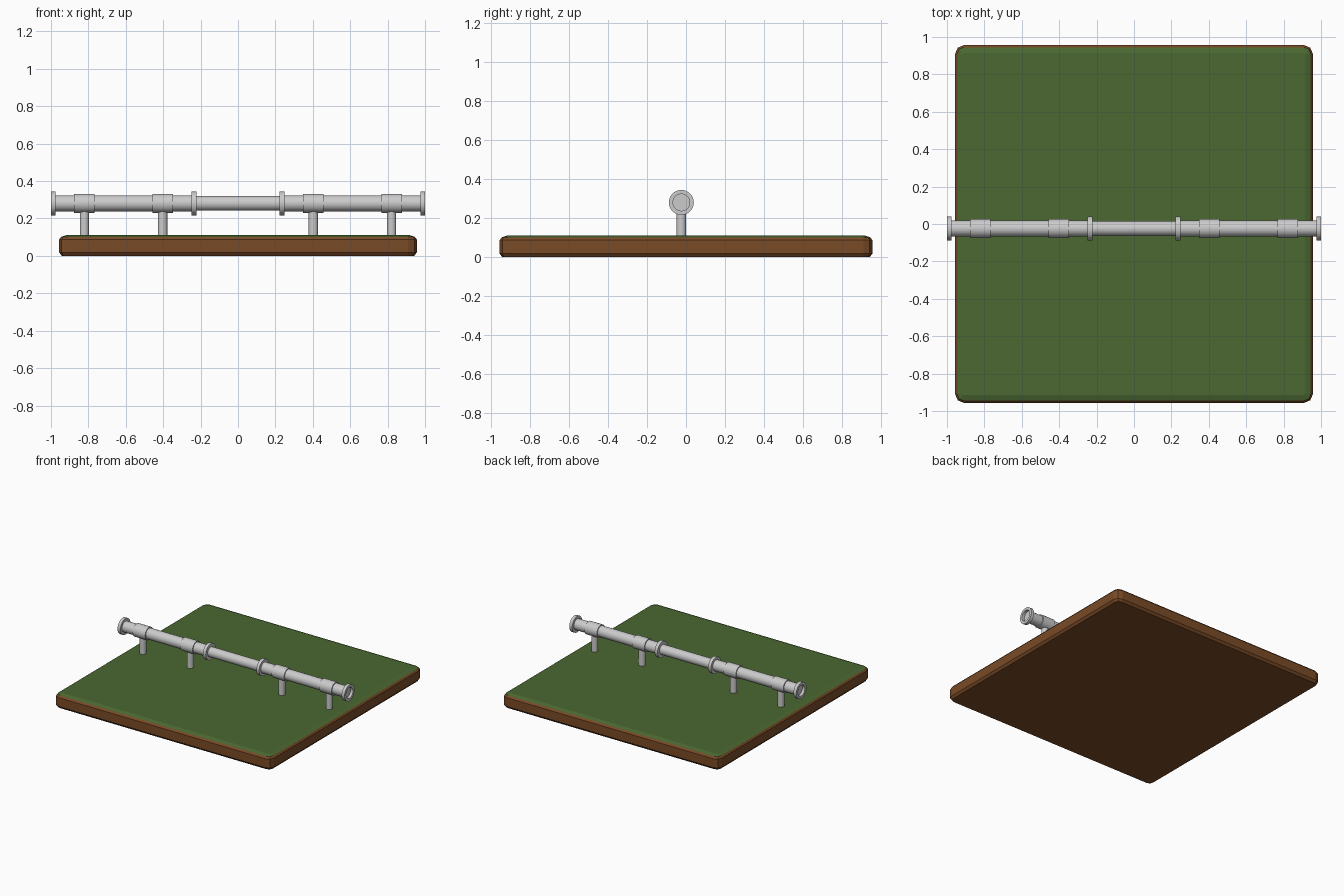
import bpy, bmesh, math

if "Cube" in bpy.data.objects:
    bpy.data.objects.remove(bpy.data.objects["Cube"])

PIPE_Y, PIPE_Z = -0.024, 0.281
SIDES = 32


def material(name, color):
    m = bpy.data.materials.new(name)
    m.diffuse_color = (*color, 1)
    m.use_nodes = True
    m.node_tree.nodes["Principled BSDF"].inputs["Base Color"].default_value = m.diffuse_color
    return m


def finish(name, bm, mats=(), smooth=True):
    bmesh.ops.recalc_face_normals(bm, faces=bm.faces)
    mesh = bpy.data.meshes.new(name)
    bm.to_mesh(mesh)
    bm.free()
    obj = bpy.data.objects.new(name, mesh)
    bpy.context.collection.objects.link(obj)
    for m in mats:
        mesh.materials.append(m)
    if smooth:
        bpy.ops.object.select_all(action='DESELECT')
        obj.select_set(True)
        bpy.context.view_layer.objects.active = obj
        bpy.ops.object.shade_smooth_by_angle(angle=math.radians(35))
    return obj


def lathe_x(name, profile):
    """Turn (x, radius) points around the pipe axis; closed profile if first == last."""
    bm = bmesh.new()
    rings = []
    for x, r in profile:
        rings.append([bm.verts.new((x, PIPE_Y + r * math.cos(a), PIPE_Z + r * math.sin(a)))
                      for a in (2 * math.pi * i / SIDES for i in range(SIDES))])
    for a, b in zip(rings, rings[1:]):
        for i in range(SIDES):
            j = (i + 1) % SIDES
            bm.faces.new((a[i], a[j], b[j], b[i]))
    bm.faces.new(rings[0])
    bm.faces.new(rings[-1])
    return finish(name, bm)


def post(name, x):
    bm = bmesh.new()
    z0, z1 = 0.105, PIPE_Z - 0.03
    bmesh.ops.create_cone(bm, cap_ends=True, segments=24, radius1=0.025,
                          radius2=0.025, depth=z1 - z0)
    bmesh.ops.translate(bm, verts=bm.verts, vec=(x, PIPE_Y, (z0 + z1) / 2))
    return finish(name, bm)


# Ground slab: stacked outlines with rounded corners, turf on the top
wood = material("wood", (0.195, 0.070, 0.020))
turf = material("turf", (0.070, 0.140, 0.032))
bm = bmesh.new()
rings = []
for half, z in ((0.942, 0.0), (0.956, 0.018), (0.956, 0.088), (0.945, 0.102), (0.915, 0.112)):
    ring = []
    radius = max(half - 0.91, 0.012)
    c = half - radius
    for k, (sx, sy) in enumerate(((1, 1), (-1, 1), (-1, -1), (1, -1))):
        for s in range(3):
            a = math.pi / 2 * (k + s / 2)
            ring.append(bm.verts.new((sx * c + radius * math.cos(a),
                                      sy * c + radius * math.sin(a), z)))
    rings.append(ring)
for level, (a, b) in enumerate(zip(rings, rings[1:])):
    for i in range(12):
        j = (i + 1) % 12
        f = bm.faces.new((a[i], a[j], b[j], b[i]))
        f.material_index = 1 if level == 3 else 0
bm.faces.new(rings[0])
bm.faces.new(rings[-1]).material_index = 1
finish("ground_slab", bm, (wood, turf), smooth=False)

# Pipe: slim middle length and two thicker outer lengths with flanged, recessed ends
lathe_x("middle_pipe", [(-0.24, 0.039), (0.24, 0.039)])
for side, s in (("left", -1), ("right", 1)):
    lathe_x(side + "_outer_pipe", [(s * x, r) for x, r in (
        (0.223, 0.043), (0.223, 0.064), (0.248, 0.064), (0.248, 0.043),
        (0.975, 0.043), (0.975, 0.064), (1.0, 0.064), (1.0, 0.043), (0.978, 0.043))])
    # Collars and the posts that carry them
    for place, x in (("inner", 0.403), ("outer", 0.821)):
        x *= s
        lathe_x(f"{side}_{place}_collar", [(x - 0.055, 0.042), (x - 0.055, 0.051),
                                           (x + 0.055, 0.051), (x + 0.055, 0.042)])
        post(f"{side}_{place}_post", x)
